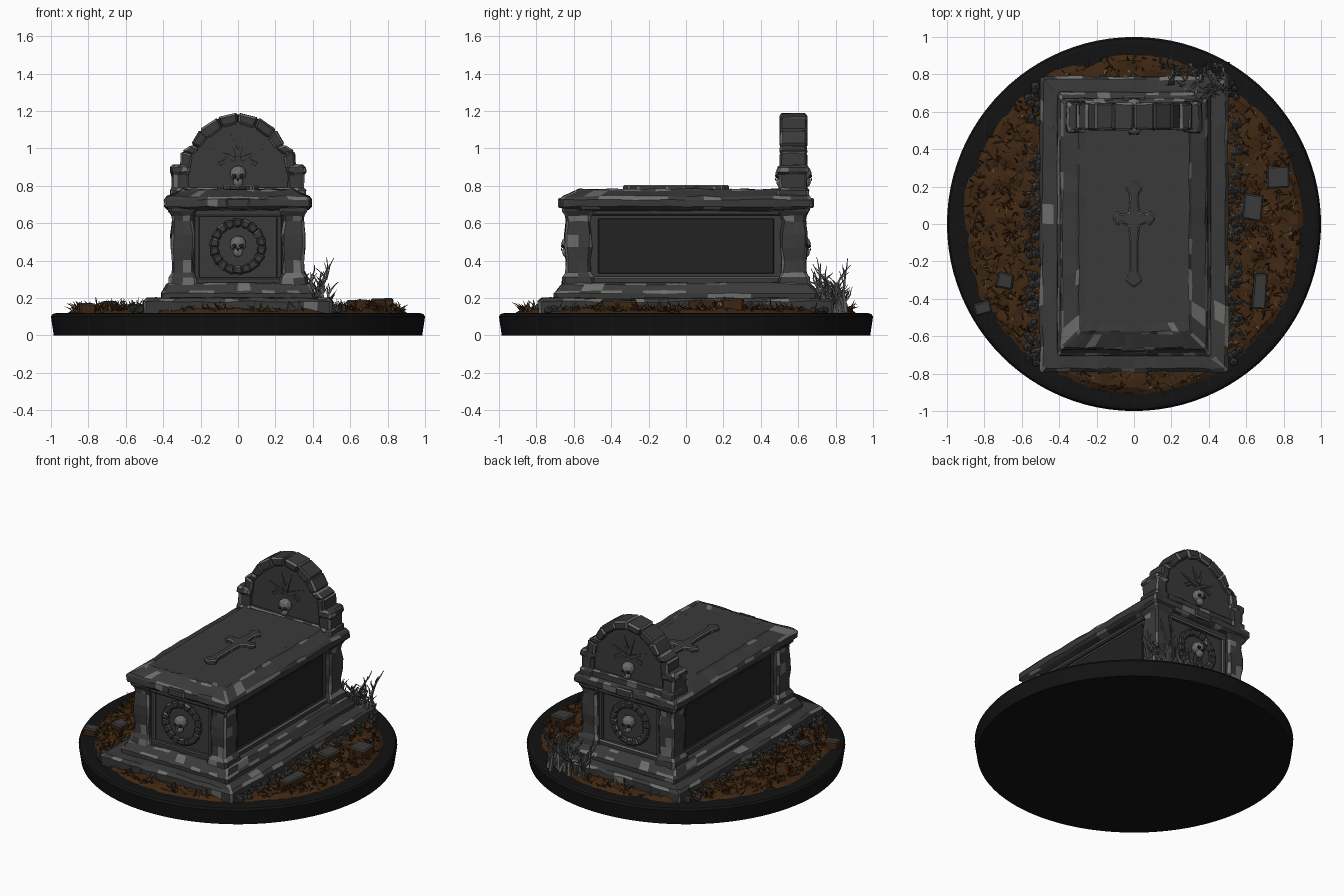
import bpy, bmesh, math, random
from mathutils import Vector, Matrix, noise

if "Cube" in bpy.data.objects:
    bpy.data.objects.remove(bpy.data.objects["Cube"])

random.seed(7)
R = random.uniform


def mat(name, *c):
    m = bpy.data.materials.new(name)
    m.diffuse_color = (*c, 1)
    m.use_nodes = True
    m.node_tree.nodes["Principled BSDF"].inputs["Base Color"].default_value = m.diffuse_color
    return m


STONE = mat("stone", .042, .042, .042)
WORN = mat("worn_edge", .15, .15, .145)
DARK = mat("dark_stone", .016, .016, .016)
BASE = mat("black_base", .006, .006, .006)
DIRT = mat("dirt", .05, .02, .006)
STRAW = mat("straw", .14, .09, .04)
TWIG = mat("dead_wood", .1, .1, .095)


def finish(bm, name, mats=(STONE, WORN)):
    bmesh.ops.recalc_face_normals(bm, faces=bm.faces)
    me = bpy.data.meshes.new(name)
    bm.to_mesh(me)
    bm.free()
    for m in mats:
        me.materials.append(m)
    ob = bpy.data.objects.new(name, me)
    bpy.context.collection.objects.link(ob)
    return ob


# Rectangular loft: rings are (half x, half y, z, worn chance of strip below)
def loft(name, rings, cx=0, cy=0, seg=10, c=.012, jit=.003, mats=(STONE, WORN)):
    bm = bmesh.new()
    loops = []
    for hx, hy, z, _ in rings:
        corners = [(-hx, -hy), (hx, -hy), (hx, hy), (-hx, hy)]
        loop = []
        for i in range(4):
            a, b = Vector(corners[i]), Vector(corners[(i + 1) % 4])
            d = (b - a).normalized() * c
            for k in range(seg + 1):
                p = (a + d).lerp(b - d, k / seg)
                loop.append(bm.verts.new((cx + p.x + R(-jit, jit), cy + p.y + R(-jit, jit), z + R(-jit, jit))))
        loops.append(loop)
    n = len(loops[0])
    for j in range(1, len(loops)):
        for k in range(n):
            f = bm.faces.new((loops[j - 1][k], loops[j - 1][(k + 1) % n], loops[j][(k + 1) % n], loops[j][k]))
            chance = .55 if k % (seg + 1) == seg else rings[j][3]
            f.material_index = int(random.random() < chance)
    bm.faces.new(loops[0])
    bm.faces.new(loops[-1])
    return finish(bm, name, mats)


# Extruded outline along y (points x,z) or z (points x,y), with worn bevels
def prism(name, pts, a, b, axis='y', bev=.01, worn=.6, mats=(STONE, WORN), jit=0):
    bm = bmesh.new()
    put = (lambda p, t: (p[0], t, p[1])) if axis == 'y' else (lambda p, t: (p[0], p[1], t))
    lo, hi = ([bm.verts.new(Vector(put(p, t)) + Vector((R(-jit, jit), R(-jit, jit), R(-jit, jit)))) for p in pts]
              for t in (a, b))
    n = len(pts)
    for k in range(n):
        bm.faces.new((lo[k], lo[(k + 1) % n], hi[(k + 1) % n], hi[k]))
    bm.faces.new(lo)
    bm.faces.new(hi)
    bmesh.ops.recalc_face_normals(bm, faces=bm.faces)
    if bev:
        bmesh.ops.bevel(bm, geom=bm.edges[:], offset=bev, segments=1, affect='EDGES', material=1)
        for f in bm.faces:
            if f.material_index and random.random() > worn:
                f.material_index = 0
    return finish(bm, name, mats)


def mirrored(half):
    return half + [(-x, z) for x, z in reversed(half) if x > 1e-6]


# Tapering crooked stem added to a bmesh
def stem(bm, p, d, length, r, idx, steps=3, wander=.5):
    p, d, prev, path = Vector(p), Vector(d).normalized(), None, []
    for s in range(steps + 1):
        rr = r * (1 - .85 * s / steps)
        u = d.orthogonal().normalized()
        v = d.cross(u)
        ring = [bm.verts.new(p + (u * math.cos(t) + v * math.sin(t)) * rr) for t in (0, 1.57, 3.14, 4.71)]
        if prev:
            for k in range(4):
                f = bm.faces.new((prev[k], prev[(k + 1) % 4], ring[(k + 1) % 4], ring[k]))
                f.material_index = idx
        prev = ring
        path.append((p.copy(), d.copy()))
        p = p + d * length / steps
        d = (d + Vector((R(-1, 1), R(-1, 1), R(-.6, .6))) * wander).normalized()
    bm.faces.new(prev).material_index = idx
    return path


# Round base
bm = bmesh.new()
prev = None
for r, z in ((.985, 0), (1, .1), (.99, .115), (.97, .12)):
    ring = [bm.verts.new((r * math.cos(k * math.tau / 96), r * math.sin(k * math.tau / 96), z)) for k in range(96)]
    if prev:
        for k in range(96):
            bm.faces.new((prev[k], prev[(k + 1) % 96], ring[(k + 1) % 96], ring[k]))
    else:
        bm.faces.new(ring)
    prev = ring
bm.faces.new(prev)
finish(bm, "round_base", (BASE,))

# Bumpy soil
bm = bmesh.new()
prev = None
for j in range(16):
    r = .92 * (j + 5) / 20
    ring = []
    for k in range(120):
        a = k * math.tau / 120
        rr = r * (1 + .03 * noise.noise((3 * math.cos(a), 3 * math.sin(a), 1)))
        z = .11 if j == 15 else .135 + .02 * noise.noise((rr * 9 * math.cos(a), rr * 9 * math.sin(a), 0)) + R(-.008, .008)
        ring.append(bm.verts.new((rr * math.cos(a), rr * math.sin(a), z)))
    if prev:
        for k in range(120):
            bm.faces.new((prev[k], ring[k], ring[(k + 1) % 120], prev[(k + 1) % 120]))
    prev = ring
finish(bm, "soil", (DIRT,))

# Dead grass and leaf litter, thicker and greyer around the plinth
bm = bmesh.new()
count = 0
while count < 1100:
    x, y = R(-.9, .9), R(-.9, .9)
    near = abs(x) < .58 and abs(y) < .85
    if math.hypot(x, y) > .89 or (abs(x) < .5 and abs(y) < .78):
        continue
    stem(bm, (x, y, R(.12, .14)), (R(-1, 1), R(-1, 1), R(.1, .9)), R(.03, .075), R(.005, .009),
         2 if near and random.random() < .6 else random.choice((0, 0, 1)))
    count += 1
finish(bm, "grass_litter", (DIRT, STRAW, TWIG))

# Gravel strip beside the plinth
bm = bmesh.new()
for i in range(170):
    s = random.choice((-1, 1))
    m = Matrix.Translation((s * R(.5, .57), R(-.76, .76), .135)) @ Matrix.Rotation(R(0, 6), 4, 'Z')
    bmesh.ops.create_icosphere(bm, subdivisions=1, radius=R(.012, .028), matrix=m)
finish(bm, "gravel", (STONE,))

# Dead roots at the back right
bm = bmesh.new()
for i in range(26):
    x, y = R(.18, .48), R(.72, .86)
    h = R(.1, .2) + (.13 if i % 3 == 0 else 0)
    path = stem(bm, (x, y, .12), (R(-.3, .3), R(-.3, .3), 1), h, .014, 0, 6, .35)
    for p, d in path[2:5]:
        stem(bm, p, d + Vector((R(-1, 1), R(-1, 1), .2)), R(.05, .1), .008, 0, 4, .35)
finish(bm, "dead_roots", (TWIG,))

# Fallen slabs in the soil: brown sides, grey tops
for x, y, w, l, h, a in ((.77, .25, .12, .11, .195, .03), (.635, .09, .10, .14, .19, -.1), (.67, -.36, .075, .19, .19, -.06),
                         (-.69, -.30, .09, .08, .18, -.2), (-.81, -.45, .09, .07, .17, .3)):
    co, si = math.cos(a), math.sin(a)
    pts = [(x + u * w / 2 * co - v * l / 2 * si, y + u * w / 2 * si + v * l / 2 * co)
           for u, v in ((-1, -1), (1, -1), (1, 1), (-1, 1))]
    ob = prism("fallen_slab", pts, .1, h, 'z', .008, 1, (DIRT, DIRT, STONE), .006)
    for f in ob.data.polygons:
        if f.normal.z > .5:
            f.material_index = 2

# Stepped plinth
loft("plinth", [(.50, .785, .1, 0), (.505, .79, .18, .06), (.487, .772, .197, .4), (.43, .72, .2, .05)], seg=14, jit=.005)
loft("plinth_step", [(.41, .705, .19, 0), (.41, .705, .225, .05), (.40, .69, .24, .4), (.385, .665, .27, .1),
                     (.37, .65, .28, .35), (.33, .6, .282, 0)], seg=12)

# Tomb body with flared corner pillars and recessed framed panels
loft("tomb_body", [(.318, .605, .27, 0), (.318, .605, .69, 0)], seg=6, jit=.001)
for sx in (-1, 1):
    for sy in (-1, 1):
        loft("corner_pillar", [(w, w + .01, z, q) for w, z, q in
                               ((.078, .27, 0), (.072, .31, .1), (.058, .335, .45), (.055, .40, .1), (.062, .47, .15),
                                (.063, .54, .1), (.054, .61, .15), (.058, .64, .4), (.074, .665, .2), (.074, .69, 0))],
             sx * .296, sy * .576, 2, .013, .004)
    prism("side_panel", [(sx * .312, -.47), (sx * .324, -.47), (sx * .324, .47), (sx * .312, .47)], .33, .625, 'z', .004, 0,
          (DARK, DARK))
    for z0, z1 in ((.27, .315), (.64, .69)):
        prism("side_rail", [(sx * .3, -.53), (sx * .337, -.53), (sx * .337, .53), (sx * .3, .53)], z0, z1, 'z', .008, .4)

# Cornice and sloping lid
loft("cornice_lid", [(.34, .62, .665, 0), (.375, .655, .675, .2), (.392, .672, .688, .2), (.394, .672, .725, .12),
                     (.38, .66, .742, .45), (.31, .59, .772, .08), (.295, .575, .782, .35), (.26, .53, .778, .05)],
     seg=14, jit=.004)

# Relief cross on the lid
cross = [(0, -.34), (.045, -.305), (.022, -.255), (.022, -.1), (.03, -.01), (.07, .008), (.085, -.012), (.115, .03),
         (.085, .072), (.07, .052), (.03, .06), (.022, .15), (.045, .19), (0, .235)]
prism("lid_cross", mirrored(cross), .77, .803, 'z', .007, .8)

# Headstone: panel, side piers, arch blocks, sill
outer = [(.31, .89), (.303, .985), (.25, 1.02), (.205, 1.10), (.11, 1.165), (0, 1.19)]
inner = [(.255, .89), (.245, .965), (.205, 1.0), (.16, 1.055), (.085, 1.11), (0, 1.135)]
prism("headstone_panel", mirrored([(.3, .73)] + [(x * 1.06, z + .01) for x, z in inner]), .53, .62, 'y', 0)
for s in (-1, 1):
    loft("headstone_pier", [(.052, .085, .73, 0), (.052, .085, .775, .1), (.044, .074, .79, .4), (.044, .074, .86, .1),
                            (.054, .083, .875, .3), (.05, .08, .9, .3), (.035, .065, .912, .5)], s * .31, .572, 3, .012, .004)
    for k in range(5):
        quad = [outer[k], outer[k + 1], inner[k + 1], inner[k]]
        prism("arch_block", [(s * x, z) for x, z in quad], .502, .648, 'y', .011, .55, jit=.003)
loft("headstone_sill", [(.3, .072, .73, 0), (.3, .072, .78, .05), (.29, .062, .79, .4)], 0, .575, 8)


# Skull ornament facing the given y direction
def skull(x, y, z, s):
    bm = bmesh.new()
    ico = lambda dx, dy, dz, r, sc, i: [setattr(f, 'material_index', i) for v in bmesh.ops.create_icosphere(
        bm, subdivisions=2, radius=r, matrix=Matrix.Translation((x + dx, y + s * dy, z + dz)) @ Matrix.Diagonal((*sc, 1)))
        ['verts'] for f in v.link_faces]
    ico(0, .012, .015, .045, (1, .9, .95), 0)
    ico(0, .025, -.03, .028, (1, .8, 1), 0)
    for e in (-1, 1):
        ico(e * .018, .043, .003, .012, (1, .9, 1), 1)
    ico(0, .05, -.016, .006, (1, .6, 1.3), 1)
    finish(bm, "skull_ornament", (WORN, DARK))


for s in (-1, 1):
    # End panel frame, wreath and skull
    yb = s * .605
    for x0 in (-.235, .205):
        prism("end_stile", [(x0, .3), (x0 + .03, .3), (x0 + .03, .65), (x0, .65)], s * .59, s * .622, 'y', .006, .25)
    for z0, z1 in ((.27, .31), (.635, .69)):
        prism("end_rail", [(-.235, z0), (.235, z0), (.235, z1), (-.235, z1)], s * .59, s * .632, 'y', .008, .35)
    for k in range(18):
        a0, a1 = k * math.tau / 18, (k + 1.05) * math.tau / 18
        pts = [(r * math.cos(a), .475 + r * math.sin(a)) for r, a in ((.108, a0), (.148, a0), (.155, a1), (.102, a1))]
        prism("wreath_leaf", pts, s * .59, s * .628, 'y', .009, .12, jit=.002)
    skull(0, s * .615, .475, s)
    # Headstone skull with crossed bones relief
    yf = .53 if s < 0 else .62
    skull(0, yf, .85, s)
    bm = bmesh.new()
    for e in (-1, 1):
        stem(bm, (e * .015, yf, .94), (e * 1, 0, .45), .13, .02, 0, 4, 0)
        stem(bm, (e * .1, yf, .915), (-e * 1, 0, .55), .11, .016, 0, 4, 0)
        stem(bm, (0, yf, .96), (e * .35, 0, 1), .12, .018, 0, 4, 0)
    finish(bm, "relief_bones", (STONE,))
# Keystones on the cornice
for s in (-1, 1):
    prism("cornice_keystone", [(-.06, .68), (.06, .68), (.065, .735), (-.065, .735)], s * .62, s * .684, 'y', .008, .7)
